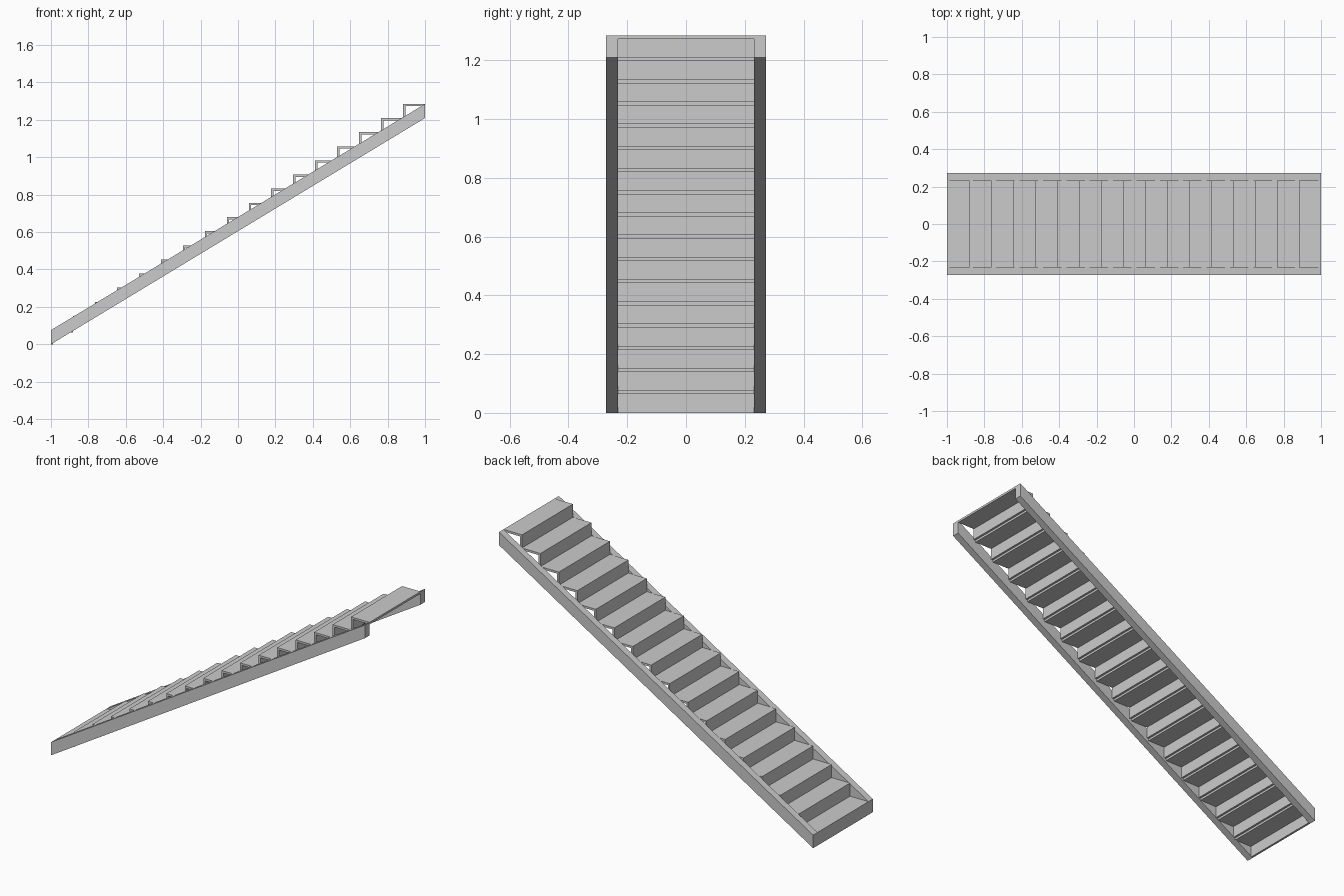
import bpy
import bmesh

cube = bpy.data.objects.get("Cube")
if cube:
    bpy.data.objects.remove(cube, do_unlink=True)

STEPS = 17
RUN = 2 / STEPS
RISE = 1.285 / STEPS
THICK = 0.012
INNER, OUTER = 0.232, 0.272

grey = bpy.data.materials.new("light_grey")
grey.use_nodes = True
colour = (0.6, 0.6, 0.6, 1)
grey.diffuse_color = colour
grey.node_tree.nodes["Principled BSDF"].inputs["Base Color"].default_value = colour


def extrude_profile(name, profile, y0, y1):
    """Extrude an x-z outline from y0 to y1."""
    bm = bmesh.new()
    face = bm.faces.new([bm.verts.new((x, y0, z)) for x, z in profile])
    result = bmesh.ops.extrude_face_region(bm, geom=[face])
    verts = [v for v in result["geom"] if isinstance(v, bmesh.types.BMVert)]
    bmesh.ops.translate(bm, verts=verts, vec=(0, y1 - y0, 0))
    bmesh.ops.recalc_face_normals(bm, faces=bm.faces)
    mesh = bpy.data.meshes.new(name)
    bm.to_mesh(mesh)
    bm.free()
    mesh.materials.append(grey)
    obj = bpy.data.objects.new(name, mesh)
    bpy.context.collection.objects.link(obj)
    return obj


# Sloping side stringers with upright ends
top = RISE * STEPS
stringer = [(-1, 0), (1, top - RISE), (1, top), (-1, RISE)]
extrude_profile("right_stringer", stringer, -OUTER, -INNER)
extrude_profile("left_stringer", stringer, INNER, OUTER)

# Thin L-shaped steps: a riser with its tread
for i in range(STEPS):
    x, z = -1 + i * RUN, i * RISE
    step = [(x, z), (x + THICK, z), (x + THICK, z + RISE - THICK),
            (x + RUN, z + RISE - THICK), (x + RUN, z + RISE), (x, z + RISE)]
    extrude_profile(f"step_{i + 1}", step, -INNER, INNER)
